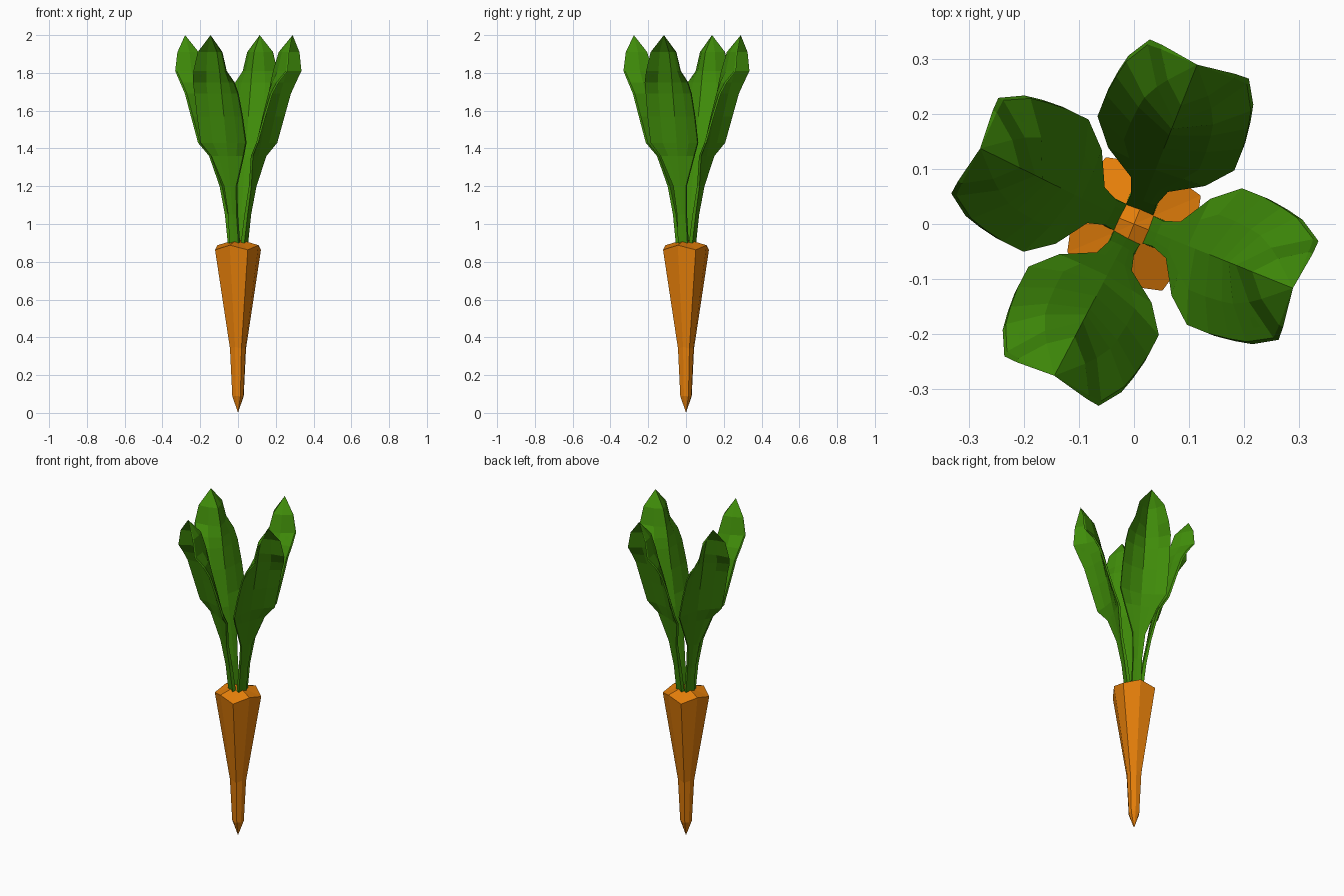
import bpy, bmesh
from math import radians, cos, sin

if "Cube" in bpy.data.objects:
    bpy.data.objects.remove(bpy.data.objects["Cube"])


def material(name, rgb):
    m = bpy.data.materials.new(name)
    m.diffuse_color = (*rgb, 1)
    m.use_nodes = True
    m.node_tree.nodes["Principled BSDF"].inputs["Base Color"].default_value = m.diffuse_color
    return m


def loft(name, rings, mat):
    """Skin closed rings of points, cap the ends, merge collapsed tips."""
    bm = bmesh.new()
    loops = [[bm.verts.new(p) for p in ring] for ring in rings]
    n = len(loops[0])
    for a, b in zip(loops, loops[1:]):
        for i in range(n):
            j = (i + 1) % n
            bm.faces.new((a[i], a[j], b[j], b[i]))
    bm.faces.new(loops[0][::-1])
    bm.faces.new(loops[-1])
    bmesh.ops.remove_doubles(bm, verts=bm.verts[:], dist=0.0005)
    bmesh.ops.recalc_face_normals(bm, faces=bm.faces[:])
    me = bpy.data.meshes.new(name)
    bm.to_mesh(me)
    bm.free()
    me.materials.append(mat)
    ob = bpy.data.objects.new(name, me)
    bpy.context.collection.objects.link(ob)
    return ob


orange = material("root_orange", (0.78, 0.21, 0.003))
green = material("leaf_green", (0.052, 0.27, 0.003))

# Root: eight sides, alternating low corners and slightly raised side middles
# (corner radius, corner z, middle radius, middle z)
profile = [
    (0.0, 0.0, 0.0, 0.0),
    (0.033, 0.09, 0.030, 0.09),
    (0.046, 0.34, 0.042, 0.35),
    (0.132, 0.863, 0.117, 0.888),
    (0.0, 0.92, 0.0, 0.92),
]
rings = []
for rc, zc, rm, zm in profile:
    ring = []
    for k in range(8):
        a = radians(23 + 45 * k)
        r, z = (rm, zm) if k % 2 else (rc, zc)
        ring.append((r * cos(a), r * sin(a), z))
    rings.append(ring)
loft("root", rings, orange)

# Leaves: (z, crease distance, edge distance, half width, thickness)
rows = [
    (0.89, 0.036, 0.036, 0.027, 0.020),
    (1.05, 0.054, 0.056, 0.025, 0.018),
    (1.20, 0.080, 0.084, 0.036, 0.014),
    (1.36, 0.112, 0.118, 0.095, 0.012),
    (1.43, 0.126, 0.164, 0.134, 0.012),
    (1.57, 0.154, 0.206, 0.134, 0.012),
    (1.69, 0.180, 0.244, 0.129, 0.012),
    (1.75, 0.192, 0.276, 0.122, 0.012),
    (1.81, 0.205, 0.318, 0.097, 0.010),
    (1.91, 0.236, 0.318, 0.072, 0.008),
    (2.00, 0.312, 0.312, 0.0, 0.0),
]
for n, azimuth in enumerate((68.4, 153.8, 242.3, -22.0), 1):
    c, s = cos(radians(azimuth)), sin(radians(azimuth))
    rings = []
    for z, crease, edge, half, t in rows:
        # ridge in the middle, wings bending outward
        section = [(crease + (edge - crease) * f, half * v)
                   for v, f in ((-1, 1), (-0.55, 0.42), (0, 0), (0.55, 0.42), (1, 1))]
        outline = [(u + t / 2, v) for u, v in section]
        outline += [(u - t / 2, v) for u, v in reversed(section)]
        rings.append([(u * c - v * s, u * s + v * c, z) for u, v in outline])
    loft(f"leaf_{n}", rings, green)
